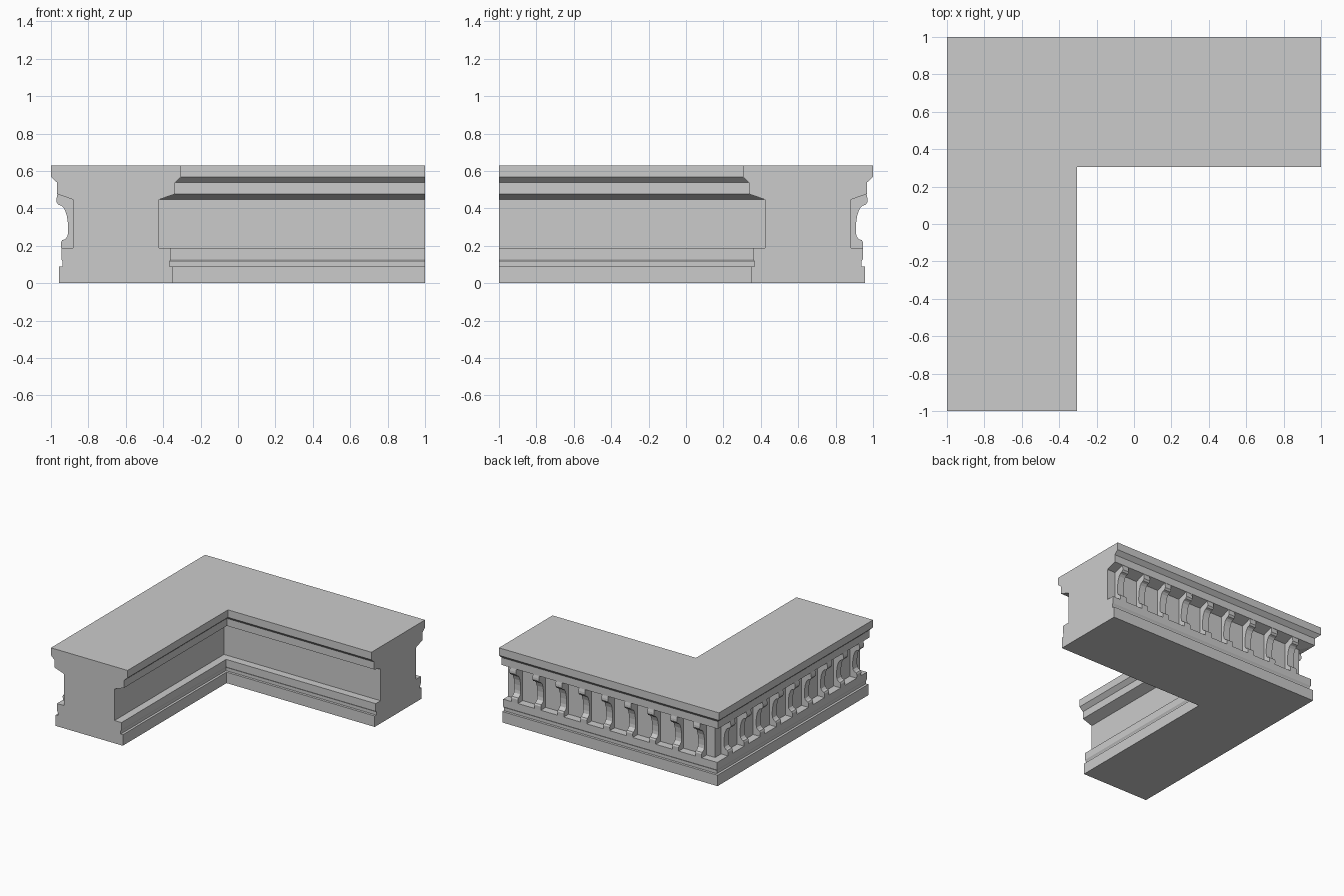
import bpy, bmesh

if "Cube" in bpy.data.objects:
    bpy.data.objects.remove(bpy.data.objects["Cube"])

WIDTH = 0.696          # thickness of each arm at the top slab
COUNT = 9              # brackets per outer face
STEP = 1.88 / COUNT    # bracket spacing between wall corner and arm end
HALF = 0.029           # half width of a bracket


def loft(name, sections):
    """Closed cross-sections joined in order, capped at both ends."""
    bm = bmesh.new()
    rings = [[bm.verts.new(p) for p in s] for s in sections]
    n = len(rings[0])
    for a, b in zip(rings, rings[1:]):
        for i in range(n):
            j = (i + 1) % n
            bm.faces.new((a[i], a[j], b[j], b[i]))
    bm.faces.new(rings[0])
    bm.faces.new(rings[-1][::-1])
    bmesh.ops.dissolve_limit(bm, angle_limit=0.01, verts=bm.verts, edges=bm.edges)
    bmesh.ops.recalc_face_normals(bm, faces=bm.faces)
    mesh = bpy.data.meshes.new(name)
    bm.to_mesh(mesh)
    bm.free()
    obj = bpy.data.objects.new(name, mesh)
    bpy.context.collection.objects.link(obj)
    return obj


# Cornice body: moulding profile as (inset, height), mirrored for the inner side
moulding = [(0.043, 0), (0.043, 0.09), (0.063, 0.09), (0.063, 0.113),
            (0.055, 0.128), (0.055, 0.187), (0.118, 0.187), (0.118, 0.447),
            (0.033, 0.477), (0.033, 0.538), (0, 0.568), (0, 0.63)]
profile = moulding + [(WIDTH - u, z) for u, z in reversed(moulding)]
loft("cornice_body", [
    [(-1 + u, -1, z) for u, z in profile],       # front end
    [(-1 + u, 1 - u, z) for u, z in profile],    # mitred corner
    [(1, 1 - u, z) for u, z in profile],         # right end
])

# Scrolled bracket profile: head under the soffit, hollow shaft, small foot
bracket = [(0.125, 0.187), (0.055, 0.187), (0.054, 0.218), (0.06, 0.23),
           (0.075, 0.235), (0.088, 0.25), (0.092, 0.275), (0.091, 0.32),
           (0.084, 0.365), (0.072, 0.397), (0.058, 0.413), (0.039, 0.42),
           (0.029, 0.435), (0.03, 0.455), (0.035, 0.477), (0.125, 0.447)]


def add_row(obj, offset):
    mod = obj.modifiers.new("row", 'ARRAY')
    mod.count = COUNT
    mod.use_relative_offset = False
    mod.use_constant_offset = True
    mod.constant_offset_displace = offset


# Bracket rows on the two outer faces
start = 1 - STEP / 2
back = loft("back_brackets", [[(start + s, 1 - u, z) for u, z in bracket]
                              for s in (-HALF, HALF)])
add_row(back, (-STEP, 0, 0))
left = loft("left_brackets", [[(-1 + u, -start + s, z) for u, z in bracket]
                              for s in (-HALF, HALF)])
add_row(left, (0, STEP, 0))
